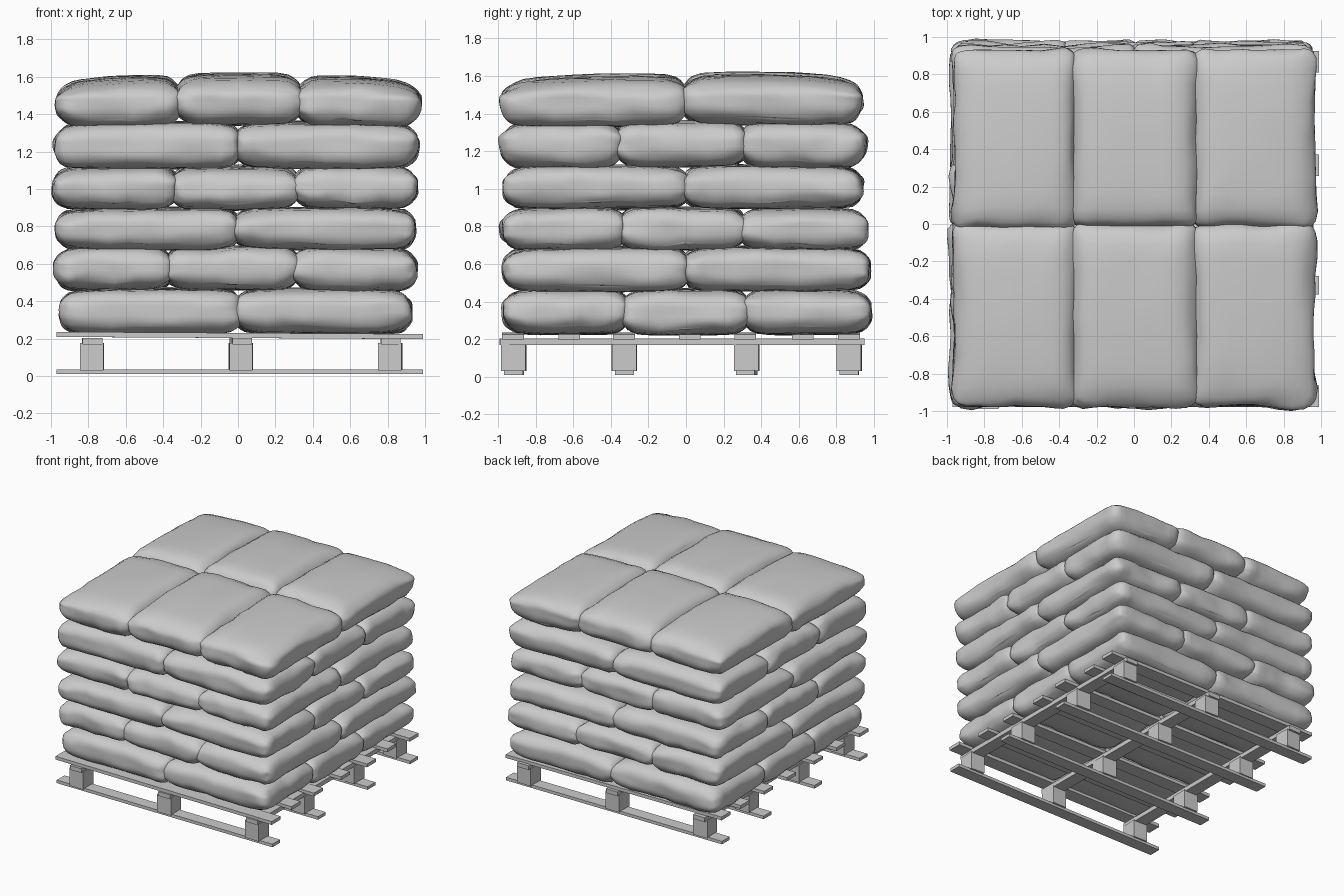
import bpy, bmesh, math, random
from mathutils import Vector, Matrix, noise

random.seed(7)
if "Cube" in bpy.data.objects:
    bpy.data.objects.remove(bpy.data.objects["Cube"], do_unlink=True)

# One plain grey for everything
grey = bpy.data.materials.new("plain_grey")
grey.use_nodes = True
colour = (0.6, 0.6, 0.6, 1)
grey.diffuse_color = colour
grey.node_tree.nodes["Principled BSDF"].inputs["Base Color"].default_value = colour


def add_object(name, bm, smooth=False):
    mesh = bpy.data.meshes.new(name)
    bm.to_mesh(mesh)
    bm.free()
    mesh.materials.append(grey)
    if smooth:
        mesh.shade_smooth()
    obj = bpy.data.objects.new(name, mesh)
    bpy.context.collection.objects.link(obj)
    return obj


def plank(name, x, y, z, tilt=0.0, turn=0.0):
    """Box from three (low, high) ranges, tilted about y and turned about z."""
    size = [b - a for a, b in (x, y, z)]
    centre = [(a + b) / 2 for a, b in (x, y, z)]
    bm = bmesh.new()
    bmesh.ops.create_cube(bm, size=1)
    bm.transform(Matrix.Translation(centre) @ Matrix.Rotation(turn, 4, 'Z')
                 @ Matrix.Rotation(tilt, 4, 'Y') @ Matrix.Diagonal((*size, 1)))
    add_object(name, bm)


def around(middle, width):
    return (middle - width / 2, middle + width / 2)


def sack(name, x, y, z, sag):
    """Stuffed sack: rounded box, pinched corner ears, creases, sagging outer top."""
    half = Vector([(b - a) / 2 for a, b in (x, y, z)])
    centre = Vector([(a + b) / 2 for a, b in (x, y, z)])
    radius = half.z * 0.76
    seed = Vector([random.uniform(0, 50) for _ in range(3)])
    droop = [random.uniform(0.04, 0.2) for _ in range(4)]
    bm = bmesh.new()
    bmesh.ops.create_cube(bm, size=2)
    bmesh.ops.subdivide_edges(bm, edges=bm.edges[:], cuts=13, use_grid_fill=True)
    for v in bm.verts:
        # crowd the rows towards the edges, then round the box off
        u = Vector([math.sin(c * math.pi / 2) for c in v.co])
        p = Vector([a * b for a, b in zip(u, half)])
        core = Vector([max(radius - h, min(h - radius, c)) for c, h in zip(p, half)])
        p = core + (p - core).normalized() * radius
        a, b = p.x / half.x, p.y / half.y
        # corner ears and flatter ends
        corner = abs(a * b) ** 4
        p.x += a * corner * 0.025
        p.y += b * corner * 0.025
        end = droop[(a > 0) + 2 * (b > 0)]
        p.z *= 1 - end * max(a ** 4, b ** 4) - 0.28 * corner
        # waist between the ears
        p.x *= 1 - 0.012 * (1 - b * b)
        p.y *= 1 - 0.012 * (1 - a * a)
        # creases, strongest around the rim
        rim = max(abs(a), abs(b)) ** 6
        p += noise.noise_vector(p * 7 + seed) * (0.005 + 0.014 * rim)
        p += noise.noise_vector(p * 16 + seed) * 0.014 * corner
        v.co = p + centre
        # the upper side slopes down towards the outside of the stack
        if p.z > 0:
            v.co.z -= sag * p.z / half.z * (abs(v.co.x) ** 4 + abs(v.co.y) ** 4)
    add_object(name, bm, True)


# Pallet: skids and blocks, cross bearers, then deck boards
rows = (-0.915, -0.328, 0.322, 0.868)
columns = (-0.78, 0.015, 0.815)
for i, row in enumerate(rows):
    plank(f"skid_{i + 1}", (-0.97, 0.99), around(row, 0.1), (0.01, 0.035),
          turn=random.uniform(-0.008, 0.008))
    for j, column in enumerate(columns):
        plank(f"block_{i + 1}_{j + 1}", around(column, 0.125), around(row, 0.13),
              (0.03, 0.175), turn=random.uniform(-0.05, 0.05))
for j, column in enumerate(columns):
    plank(f"bearer_{j + 1}", around(column, 0.105), (-0.99, 0.95), (0.168, 0.203),
          turn=random.uniform(-0.008, 0.008))
for i, y in enumerate((-0.92, -0.62, -0.33, 0.02, 0.315, 0.62, 0.867)):
    right = 0.99 if i in (0, 4, 6) else 0.96
    plank(f"deck_board_{i + 1}", (-0.97, right), around(y, 0.115),
          (0.203, 0.23), tilt=0.006)

# Sacks: layers alternate between two-by-three and three-by-two
layers = [
    ((-0.95, 0, 0.925), (-0.965, -0.32, 0.32, 0.98), (0.225, 0.47)),
    ((-0.975, -0.37, 0.31, 0.95), (-0.97, 0, 0.98), (0.455, 0.695)),
    ((-0.97, -0.01, 0.945), (-0.975, -0.34, 0.3, 0.96), (0.675, 0.905)),
    ((-0.985, -0.34, 0.31, 0.95), (-0.965, 0, 0.935), (0.89, 1.125)),
    ((-0.975, 0, 0.955), (-0.98, -0.36, 0.31, 0.95), (1.11, 1.36)),
    ((-0.965, -0.32, 0.33, 0.97), (-0.98, -0.01, 0.935), (1.335, 1.61)),
]
joint = 0.016


def spans(cuts):
    """Neighbouring ranges that press into each other at the inner joints."""
    last = len(cuts) - 2
    return [(cuts[i] - joint * (i > 0), cuts[i + 1] + joint * (i < last))
            for i in range(last + 1)]


for k, (xs, ys, (low, high)) in enumerate(layers):
    top = k == len(layers) - 1
    for i, x in enumerate(spans(xs)):
        for j, y in enumerate(spans(ys)):
            lift = 0.01 * (j + (i == 1)) - 0.007 if top else random.uniform(-0.005, 0.005)
            sack(f"sack_{k + 1}_{i + 1}_{j + 1}", x, y, (low + lift, high + lift),
                 0.05 if top else 0.012)
